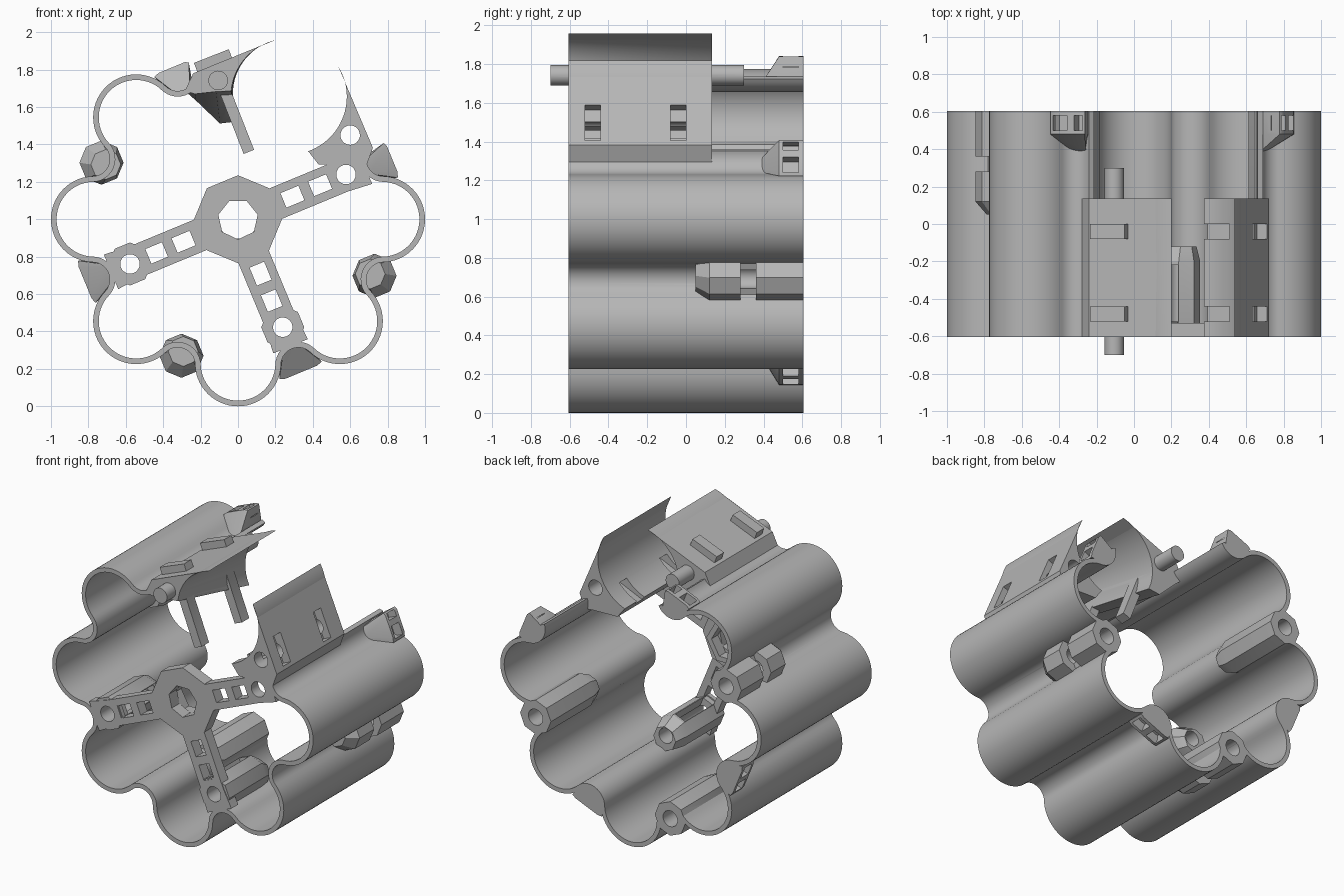
import bpy, bmesh
from math import sin, cos, radians, pi

if "Cube" in bpy.data.objects:
    bpy.data.objects.remove(bpy.data.objects["Cube"])

grey = bpy.data.materials.new("plain_grey")
grey.use_nodes = True
grey.diffuse_color = (0.47, 0.47, 0.47, 1)
grey.node_tree.nodes["Principled BSDF"].inputs["Base Color"].default_value = (0.47, 0.47, 0.47, 1)

HALF = 0.605      # half the depth along y
LOBE = 0.77       # distance of lobe centres from the axis
VALLEY = 0.843    # distance of the fillet centres between lobes
parts = []


def place(angle, u, v):
    """Radial u and sideways v at an angle around the axis, as x and z."""
    a = radians(angle)
    return u * cos(a) - v * sin(a), 1 + u * sin(a) + v * cos(a)


def circle(u, r, n, start=0.0, v=0.0):
    return [(u + r * cos(radians(start) + 2 * pi * i / n),
             v + r * sin(radians(start) + 2 * pi * i / n)) for i in range(n)]


def rect(u0, u1, v0, v1):
    return [(u0, v0), (u1, v0), (u1, v1), (u0, v1)]


def loft(name, angle, sections, keep=True):
    """Solid through matching outlines, each given as (y, outline)."""
    bm = bmesh.new()
    rings = []
    for y, pts in sections:
        rings.append([bm.verts.new((x, y, z)) for x, z in (place(angle, *p) for p in pts)])
    n = len(rings[0])
    for a, b in zip(rings, rings[1:]):
        for i in range(n):
            j = (i + 1) % n
            bm.faces.new((a[i], a[j], b[j], b[i]))
    bm.faces.new(rings[0])
    bm.faces.new(rings[-1])
    return finish(name, bm, keep)


def finish(name, bm, keep=True):
    bmesh.ops.recalc_face_normals(bm, faces=bm.faces)
    mesh = bpy.data.meshes.new(name)
    bm.to_mesh(mesh)
    bm.free()
    mesh.materials.append(grey)
    obj = bpy.data.objects.new(name, mesh)
    bpy.context.collection.objects.link(obj)
    if keep:
        parts.append(obj)
    return obj


def cut(obj, angle, y0, y1, outline):
    """Remove a straight prism from a part."""
    tool = loft("cutter", angle, [(y0, outline), (y1, outline)], keep=False)
    tool.hide_render = True
    mod = obj.modifiers.new("cut", "BOOLEAN")
    mod.operation = "DIFFERENCE"
    mod.solver = "EXACT"
    mod.object = tool
    bpy.context.view_layer.objects.active = obj
    bpy.ops.object.modifier_apply(modifier=mod.name)
    bpy.data.objects.remove(tool)


# Scalloped shell: six lobes joined by fillets, open at the upper right
pairs = []


def sweep(angle, centre, r_in, r_out, start, end, steps):
    for i in range(steps + 1):
        t = radians(start + (end - start) * i / steps)
        pair = [place(angle, centre + r * cos(t), r * sin(t)) for r in (r_in, r_out)]
        if i or not pairs:
            pairs.append(pair)


sweep(112.5, VALLEY, 0.123, 0.093, 220, 114.1, 12)
for k in range(6):
    a = 135 + 45 * k
    sweep(a, LOBE, 0.2, 0.23, -88.4, 88.4, 28)
    sweep(a + 22.5, VALLEY, 0.123, 0.093, 245.9, 140 if k == 5 else 114.1, 14)
bm = bmesh.new()
loops = []
for inner, outer in pairs:
    loops.append([bm.verts.new((p[0], y, p[1])) for p, y in
                  ((inner, -HALF), (outer, -HALF), (outer, HALF), (inner, HALF))])
for a, b in zip(loops, loops[1:]):
    for i in range(4):
        j = (i + 1) % 4
        bm.faces.new((a[i], a[j], b[j], b[i]))
bm.faces.new(loops[0])
bm.faces.new(loops[-1])
shell = finish("scalloped_shell", bm)

# Rear screw bosses sitting in the valleys
for a in (157.5, 247.5, 337.5):
    full = circle(0.79, 0.118, 8, 22.5)
    boss = loft("rear_boss", a, [(0.05, circle(0.765, 0.08, 8, 22.5)), (0.12, full), (HALF, full)])
    bore = circle(0.79, 0.055, 28)
    cut(boss, a, 0.16, 0.7, bore)
    cut(boss, a, 0.28, 0.36, rect(0.81, 1.0, -0.2, 0.2))
    cut(shell, a, 0.16, 0.7, bore)

# Rear tie brackets filling the other valleys, with a bridged slot
for a, lo, hi in ((22.5, -0.122, 0.078), (112.5, -0.078, 0.122),
                  (202.5, -0.122, 0.122), (292.5, -0.122, 0.122)):
    full = [(0.73, -0.04), (0.79, lo * 0.75), (0.875, lo), (0.885, lo * 0.75),
            (0.885, hi * 0.75), (0.875, hi), (0.79, hi * 0.75), (0.73, 0.04)]
    low = [(0.73 + (u - 0.73) * 0.12, v * 0.4) for u, v in full]
    bracket = loft("tie_bracket", a, [(0.39, low), (0.48, full), (HALF, full)])
    for v0, v1 in ((lo * 0.85, -0.02), (0.02, hi * 0.85)):
        cut(bracket, a, 0.5, 0.58, rect(0.82, 1.0, v0, v1))

# Front spider: hub, nut collar and three arms
plate = circle(0, 0.235, 8)
hub = loft("hub", 0, [(-HALF, plate), (-0.52, plate)])
collar = loft("hub_collar", 0, [(-0.53, circle(0, 0.16, 6)), (-0.45, circle(0, 0.16, 6))])
cut(hub, 0, -0.7, -0.4, circle(0, 0.108, 7, 270))
cut(collar, 0, -0.7, -0.4, circle(0, 0.12, 6))
for a in (22.5, 202.5, 292.5):
    bar = [(0.16, -0.088), (0.6, -0.088), (0.735, -0.1),
           (0.735, 0.1), (0.6, 0.088), (0.16, 0.088)]
    arm = loft("arm", a, [(-HALF, bar), (-0.53, bar)])
    bore = circle(0.625, 0.052, 28)
    cut(arm, a, -0.7, -0.4, bore)
    for u in (0.315, 0.475):
        cut(arm, a, -0.7, -0.4, rect(u - 0.052, u + 0.052, -0.042, 0.042))
    if a > 90:
        full = circle(0.625, 0.115, 8, 22.5)
        boss = loft("arm_boss", a, [(-0.6, full), (-0.2, full),
                                    (-0.12, circle(0.65, 0.085, 8, 22.5))])
        cut(boss, a, -0.7, 0, bore)
        cut(boss, a, -0.57, -0.22, rect(0.4, 0.6, -0.04, 0.04))


# Two cradle jaws facing each other across the opening
def jaw_outline(side, end, tail):
    arc = []
    for i in range(25):
        t = radians(36 + (end - 36) * i / 24)
        arc.append((0.71 + 0.31 * cos(t), side * 0.31 * sin(t)))
    return arc + [(u, side * v) for u, v in tail + [(0.525, 0.525), (0.629, 0.52)]]


def on_jaw(side, s, d):
    """Point s along the flat outer face and d below it."""
    return 0.958 - 0.694 * s - 0.72 * d, side * (0.179 + 0.72 * s - 0.694 * d)


def jaw_rect(side, s0, s1, d0, d1):
    return [on_jaw(side, s, d) for s, d in ((s0, d0), (s1, d0), (s1, d1), (s0, d1))]


deep = [(0.436, 0.285), (0.5, 0.45)]
shallow = [(0.585, 0.37), (0.53, 0.47)]
for name, side, front in (("left_jaw", -1, jaw_outline(-1, 138, deep)),
                          ("right_jaw", 1, jaw_outline(1, 107, shallow))):
    back = jaw_outline(side, 138, deep)
    jaw = loft(name, 67.5, [(-HALF, front), (0.135, back)])
    cut(jaw, 67.5, -0.7, 0.3, circle(0.645, 0.052, 28, 0, side * 0.382))
    for y in (-0.48, -0.04):
        cut(jaw, 67.5, y - 0.04, y + 0.04, jaw_rect(side, 0.25, 0.45, -0.05, 0.06))
        cut(jaw, 67.5, y - 0.04, y + 0.04, jaw_rect(side, 0.32, 0.38, -0.05, 0.5))

# Smooth the curved faces, keep the corners crisp
bpy.ops.object.select_all(action="DESELECT")
for obj in parts:
    obj.select_set(True)
bpy.context.view_layer.objects.active = shell
bpy.ops.object.shade_smooth_by_angle(angle=radians(30))
